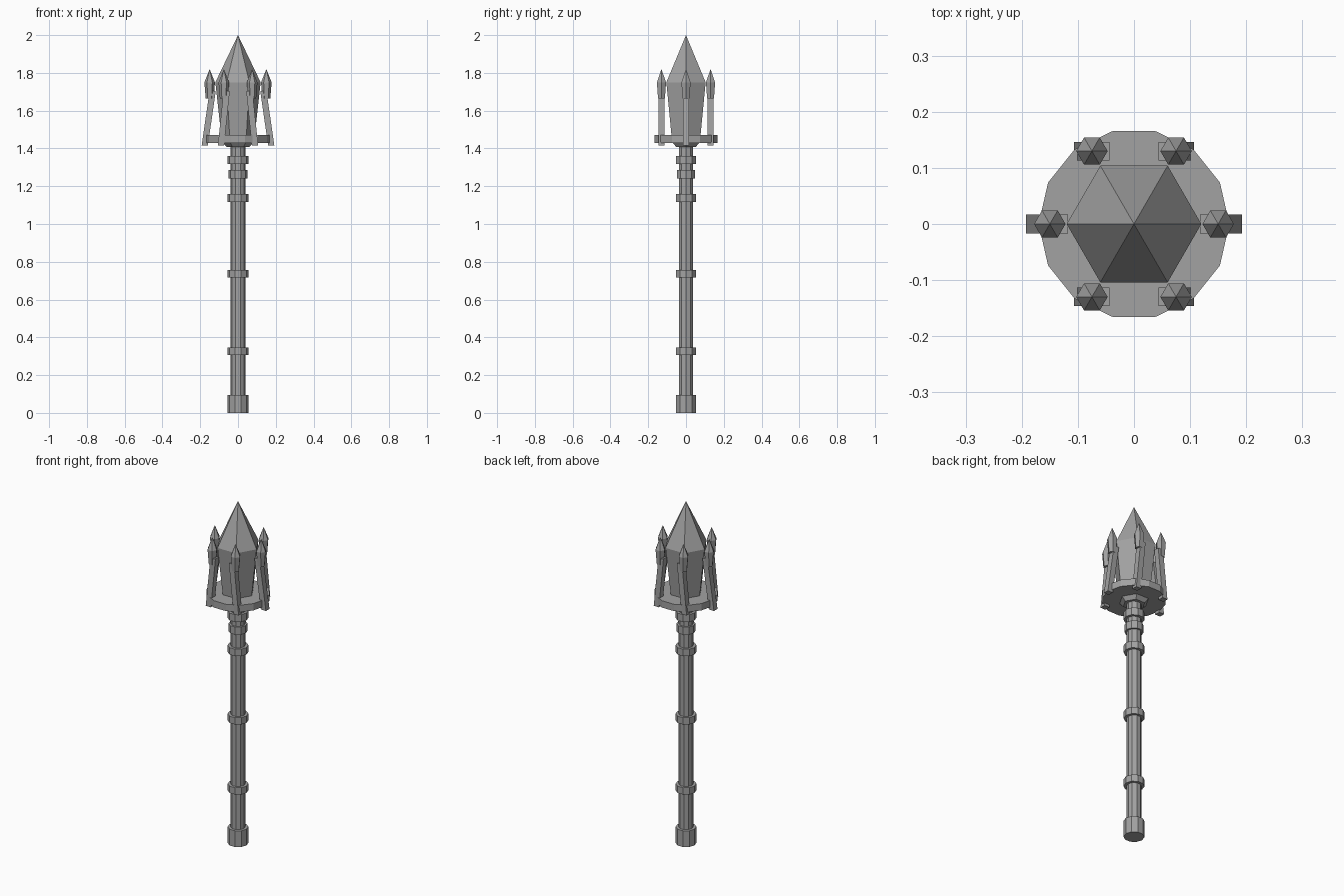
import bpy, bmesh, math

if "Cube" in bpy.data.objects:
    bpy.data.objects.remove(bpy.data.objects["Cube"])

grey = bpy.data.materials.new("stone_grey")
grey.diffuse_color = (0.36, 0.36, 0.36, 1)
grey.use_nodes = True
grey.node_tree.nodes["Principled BSDF"].inputs["Base Color"].default_value = grey.diffuse_color


def finish(name, bm):
    bmesh.ops.recalc_face_normals(bm, faces=bm.faces)
    me = bpy.data.meshes.new(name)
    bm.to_mesh(me)
    bm.free()
    me.materials.append(grey)
    ob = bpy.data.objects.new(name, me)
    bpy.context.collection.objects.link(ob)
    return ob


def lathe(name, sides, profile, x=0, y=0):
    """Closed faceted solid from (radius, z) rings; radius 0 makes a point."""
    bm = bmesh.new()
    rings = []
    for r, z in profile:
        n = 1 if r == 0 else sides
        rings.append([bm.verts.new((x + r * math.cos(math.tau * i / sides),
                                    y + r * math.sin(math.tau * i / sides), z))
                      for i in range(n)])
    for a, b in zip(rings, rings[1:]):
        for i in range(sides):
            j = (i + 1) % sides
            if len(b) == 1:
                bm.faces.new((a[i], a[j], b[0]))
            else:
                bm.faces.new((a[i], a[j], b[j], b[i]))
    for ring in (rings[0], rings[-1]):
        if len(ring) > 1:
            bm.faces.new(ring)
    return finish(name, bm)


# Handle: shaft, pommel and bands
lathe("shaft", 10, [(0.039, 0.02), (0.039, 1.43)])
lathe("pommel", 10, [(0.055, 0), (0.055, 0.095)])
bands = [(0.307, 0.347, 0.055), (0.717, 0.757, 0.055), (1.117, 1.158, 0.055),
         (1.24, 1.285, 0.05), (1.317, 1.36, 0.055)]
for i, (z0, z1, r) in enumerate(bands):
    lathe(f"band_{i + 1}", 10, [(r, z0), (r, z1)])

# Head: collar plate and crystal
lathe("collar_plate", 14, [(0.17, 1.43), (0.17, 1.47)])
lathe("crystal", 6, [(0.06, 1.408), (0.085, 1.435), (0.12, 1.75), (0, 2.0)])

# Six struts leaning inwards along x, each tipped with a spike
for i in range(6):
    a = math.tau * i / 6
    x, y = 0.15 * math.cos(a), 0.15 * math.sin(a)
    s = math.copysign(1, x)
    lean = 0.021 if i % 3 == 0 else 0.015
    mid = x + (0.005 * s if i % 3 == 0 else 0)
    bm = bmesh.new()
    bmesh.ops.create_cube(bm, size=1)
    for v in bm.verts:
        shift = -2 * lean * s * v.co.z
        v.co = (mid + shift + 0.033 * v.co.x, y + 0.033 * v.co.y,
                1.56 + 0.29 * v.co.z)
    finish(f"strut_{i + 1}", bm)
    lathe(f"spike_{i + 1}", 6, [(0.021, 1.665), (0.028, 1.75), (0, 1.82)], x, y)
